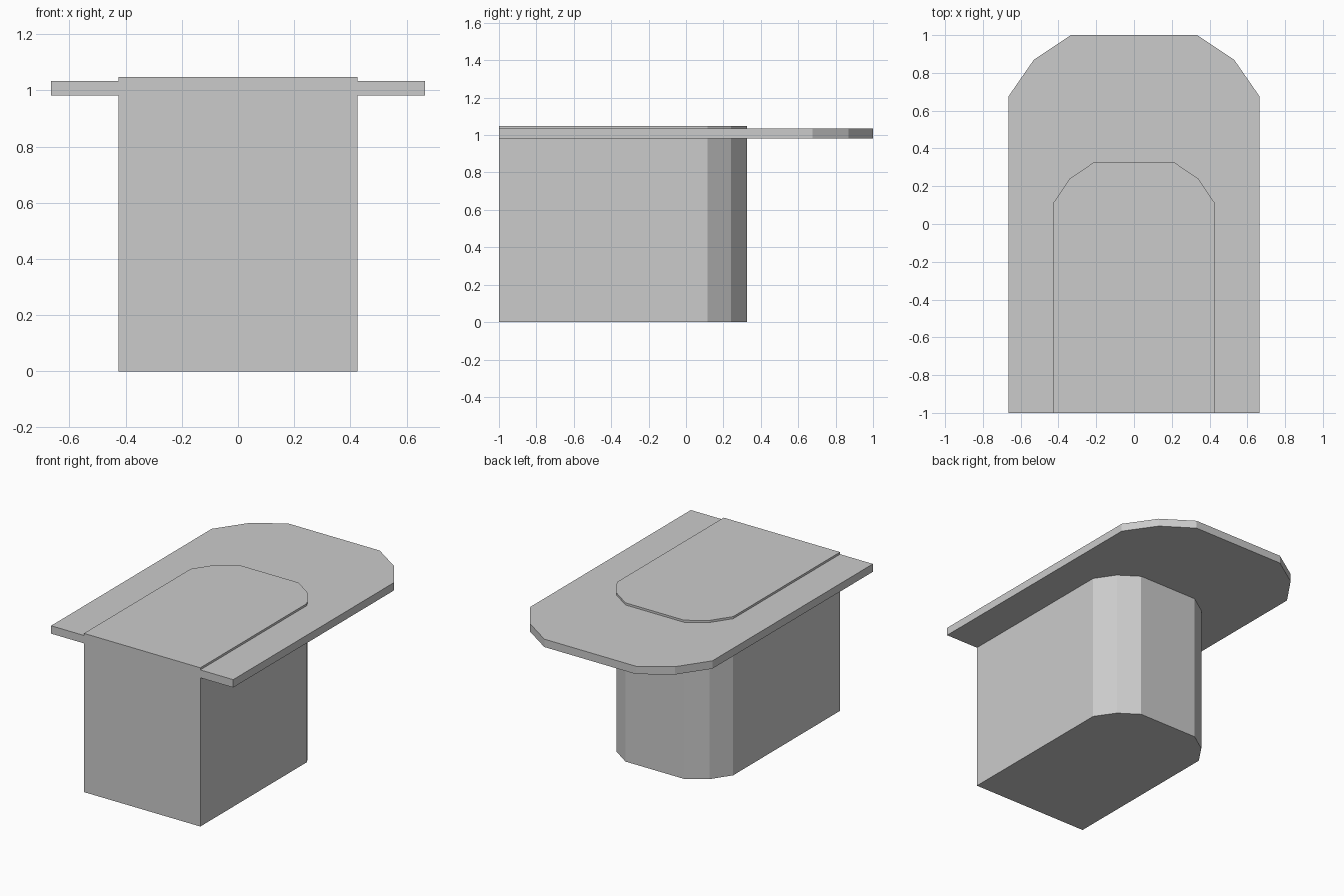
import bpy
import bmesh

if "Cube" in bpy.data.objects:
    bpy.data.objects.remove(bpy.data.objects["Cube"])


def slab(name, half_outline, z0, z1):
    """Extrude a mirrored outline (right half, front to back) from z0 to z1."""
    outline = half_outline + [(-x, y) for x, y in reversed(half_outline)]
    bm = bmesh.new()
    face = bm.faces.new([bm.verts.new((x, y, z0)) for x, y in outline])
    top = bmesh.ops.extrude_face_region(bm, geom=[face])["geom"]
    verts = [g for g in top if isinstance(g, bmesh.types.BMVert)]
    bmesh.ops.translate(bm, verts=verts, vec=(0, 0, z1 - z0))
    bmesh.ops.recalc_face_normals(bm, faces=bm.faces)
    mesh = bpy.data.meshes.new(name)
    bm.to_mesh(mesh)
    bm.free()
    obj = bpy.data.objects.new(name, mesh)
    bpy.context.collection.objects.link(obj)
    return obj


# Solid pedestal, passing slightly above the counter
slab("pedestal",
     [(0.425, -1.0), (0.425, 0.115), (0.34, 0.24), (0.215, 0.325)],
     0.0, 1.048)

# Thin overhanging counter top with a chamfered back
slab("counter_top",
     [(0.665, -1.0), (0.665, 0.675), (0.53, 0.87), (0.335, 1.0)],
     0.982, 1.034)
